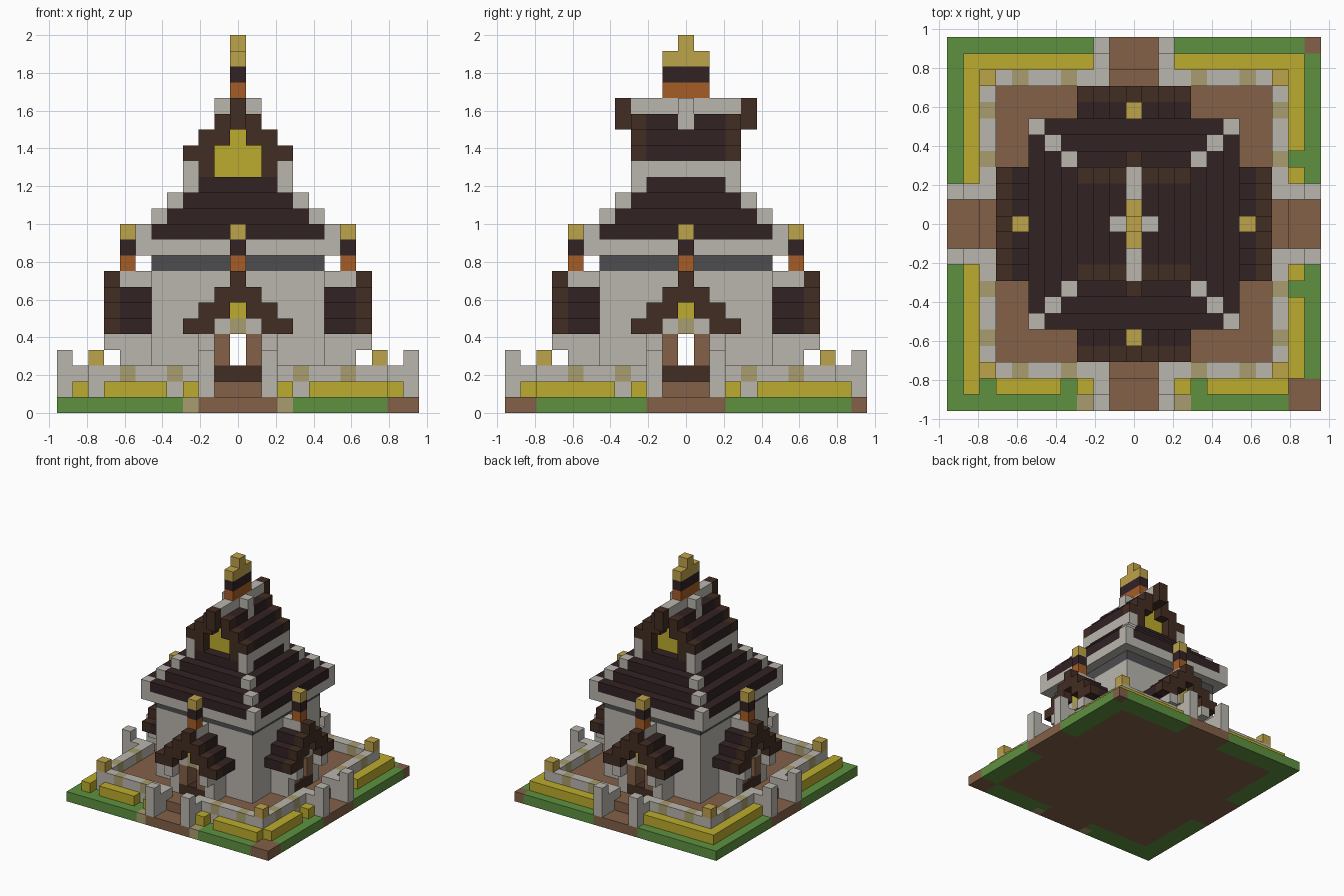
import bpy, bmesh

if "Cube" in bpy.data.objects:
    bpy.data.objects.remove(bpy.data.objects["Cube"])

U = 1 / 12  # block size; the model is a 23 x 23 x 24 block grid

# Flat colours (0-255 display values)
COLOURS = {
    "stone": (186, 182, 174), "grass": (94, 145, 64), "hedge_yellow": (188, 172, 46),
    "earth": (131, 97, 72), "roof_dark": (50, 34, 36), "timber": (66, 45, 34),
    "copper": (165, 92, 38), "gold": (190, 163, 74), "sandstone": (168, 157, 112),
    "slate": (77, 77, 80)}
NAMES = list(COLOURS)


def linear(c):
    c /= 255
    return c / 12.92 if c <= 0.04045 else ((c + 0.055) / 1.055) ** 2.4


MATS = []
for n, rgb in COLOURS.items():
    m = bpy.data.materials.new(n)
    m.diffuse_color = (*[linear(c) for c in rgb], 1)
    m.use_nodes = True
    m.node_tree.nodes["Principled BSDF"].inputs["Base Color"].default_value = m.diffuse_color
    MATS.append(m)

blocks = {}  # (x, y, z) -> (part, colour)


def fill(part, colour, x, y, z):
    """Fill an inclusive range of blocks; colour None carves them away."""
    for i in range(x[0], x[1] + 1):
        for j in range(y[0], y[1] + 1):
            for k in range(z[0], z[1] + 1):
                if colour is None:
                    blocks.pop((i, j, k), None)
                else:
                    blocks[i, j, k] = (part, colour)


def turn(x, y, t):
    """Rotate a pair of ranges by t quarter turns."""
    for _ in range(t):
        x, y = (-y[1], -y[0]), x
    return x, y


def four(part, colour, x, y, z, mirror=False):
    """Repeat on all four sides, optionally mirrored left to right."""
    for t in range(4):
        fill(part, colour, *turn(x, y, t), z)
        if mirror:
            fill(part, colour, *turn((-x[1], -x[0]), y, t), z)


# Ground plate with paths and worn corners
fill("ground", "grass", (-11, 11), (-11, 11), (0, 0))
fill("ground", "earth", (-9, 9), (-9, 9), (0, 0))
four("ground", "earth", (-2, 2), (-11, -10), (0, 0))
fill("ground", "earth", (10, 11), (-11, -10), (0, 0))
fill("ground", "earth", (11, 11), (11, 11), (0, 0))
for s in (-3, 3):
    fill("ground", "sandstone", (s, s), (-11, -11), (0, 0))

# Courtyard floor and gate steps
fill("courtyard", "earth", (-8, 8), (-8, 8), (1, 1))
four("courtyard", "earth", (-1, 1), (-9, -9), (1, 1))

# Garden wall, gate walls and gate posts
four("garden_wall", "stone", (2, 9), (-9, -9), (1, 2), True)
for i in (4, 7):
    four("garden_wall", "sandstone", (i, i), (-9, -9), (2, 2), True)
four("garden_wall", "stone", (2, 2), (-10, -10), (1, 2), True)
four("garden_wall", "stone", (2, 2), (-11, -11), (1, 3), True)
four("corner_lamp", "gold", (9, 9), (-9, -9), (3, 3))

# Hedges along the outside of the wall
for x, y in (((-10, -3), (10, 10)), ((3, 10), (10, 10)),
             ((-10, -10), (3, 10)), ((-10, -10), (-10, -3)),
             ((10, 10), (5, 10)), ((10, 10), (3, 3)),
             ((10, 10), (-3, -3)), ((10, 10), (-9, -5)),
             ((-8, -5), (-10, -10)), ((5, 9), (-10, -10)),
             ((-3, -3), (-10, -10)), ((3, 3), (-10, -10))):
    fill("hedge", "hedge_yellow", x, y, (1, 1))

# House body, hollow inside, with a slate band under the eaves
fill("house_wall", "stone", (-5, 5), (-5, 5), (1, 8))
fill("house_wall", "slate", (-5, 5), (-5, 5), (9, 9))
fill("house_wall", None, (-4, 4), (-4, 4), (3, 8))
fill("house_floor", "timber", (-4, 4), (-4, 4), (2, 2))

# Porch on each side: walls, sill, door frame, window
four("porch", "stone", (2, 2), (-7, -6), (2, 4), True)
four("porch", "stone", (2, 2), (-8, -8), (4, 4), True)
four("porch", "timber", (-1, 1), (-7, -5), (2, 2))
four("porch", "earth", (1, 1), (-7, -5), (3, 4), True)
four("porch", "stone", (-1, 1), (-7, -6), (5, 5))
four("porch", "sandstone", (0, 0), (-7, -7), (5, 5))
four("porch", "hedge_yellow", (0, 0), (-7, -6), (6, 6))
four("doorway", None, (0, 0), (-7, -5), (3, 4))

# Porch roof: stepped slopes, timber verge, ridge and beak
for s in range(3):
    a = (2 - s, 3 - s)
    four("porch_roof", "roof_dark", a, (-7, -6), (5 + s, 5 + s), True)
    four("porch_roof", "timber", a, (-8, -8), (5 + s, 5 + s), True)
four("porch_roof", "stone", (0, 0), (-7, -6), (8, 8))
four("porch_roof", "timber", (0, 0), (-8, -8), (8, 8))

# Lamp on each porch ridge
for k, c in ((9, "copper"), (10, "roof_dark"), (11, "gold")):
    four("porch_lamp", c, (0, 0), (-7, -7), (k, k))

# Main roof: eave slab and shrinking tiers with stone hips
fill("eaves", "stone", (-6, 6), (-6, 6), (10, 10))
for s in range(4):
    h, k = 6 - s, 11 + s
    fill("main_roof", "roof_dark", (-h, h), (-h, h), (k, k))
    four("main_roof", "stone", (h, h), (-h, -h), (k, k))

# Upper storey with a glowing window at each end
fill("upper_wall", "stone", (-3, 3), (-3, 3), (15, 15))
for s in (-1, 1):
    e = (-3, -3) if s < 0 else (3, 3)
    fill("upper_window", "timber", (-2, 2), e, (15, 15))
    fill("upper_window", None, (-1, 1), e, (15, 15))
fill("upper_window", "hedge_yellow", (-1, 1), (-2, 2), (15, 16))
fill("upper_window", "hedge_yellow", (0, 0), (-2, 2), (17, 17))

# Upper gable roof: slopes, verges, stone ridge, beaks
for s in range(3):
    for x in ((2 - s, 3 - s), (s - 3, s - 2)):
        z = (16 + s, 16 + s)
        fill("upper_roof", "timber", x, (-3, 3), z)
        fill("upper_roof", "roof_dark", x, (-2, 2), z)
fill("upper_roof", "stone", (0, 0), (-3, 3), (19, 19))
for j in (-4, 4):
    fill("upper_roof", "timber", (0, 0), (j, j), (18, 19))
fill("finial_support", "stone", (-1, 1), (0, 0), (18, 19))

# Finial
for k, c in ((20, "copper"), (21, "roof_dark"), (22, "gold")):
    fill("finial", c, (0, 0), (-1, 1), (k, k))
fill("finial", "gold", (0, 0), (0, 0), (23, 23))

# Build one mesh per part from the exposed block faces
SIDES = []
for axis in range(3):
    for sign in (-1, 1):
        d = [0, 0, 0]
        d[axis] = sign
        ring = []
        for a, b in ((-1, -1), (1, -1), (1, 1), (-1, 1))[::sign]:
            p = [0, 0, 0]
            p[axis], p[(axis + 1) % 3], p[(axis + 2) % 3] = sign, a, b
            ring.append(p)
        SIDES.append((d, ring))

for part in dict.fromkeys(p for p, c in blocks.values()):
    bm = bmesh.new()
    for (i, j, k), (p, colour) in blocks.items():
        if p != part:
            continue
        for d, ring in SIDES:
            if (i + d[0], j + d[1], k + d[2]) in blocks:
                continue
            f = bm.faces.new([bm.verts.new(((i + q[0] / 2) * U, (j + q[1] / 2) * U,
                                            (k + 0.5 + q[2] / 2) * U)) for q in ring])
            f.material_index = NAMES.index(colour)
    bmesh.ops.remove_doubles(bm, verts=bm.verts, dist=1e-4)
    mesh = bpy.data.meshes.new(part)
    bm.to_mesh(mesh)
    bm.free()
    for m in MATS:
        mesh.materials.append(m)
    bpy.context.collection.objects.link(bpy.data.objects.new(part, mesh))
